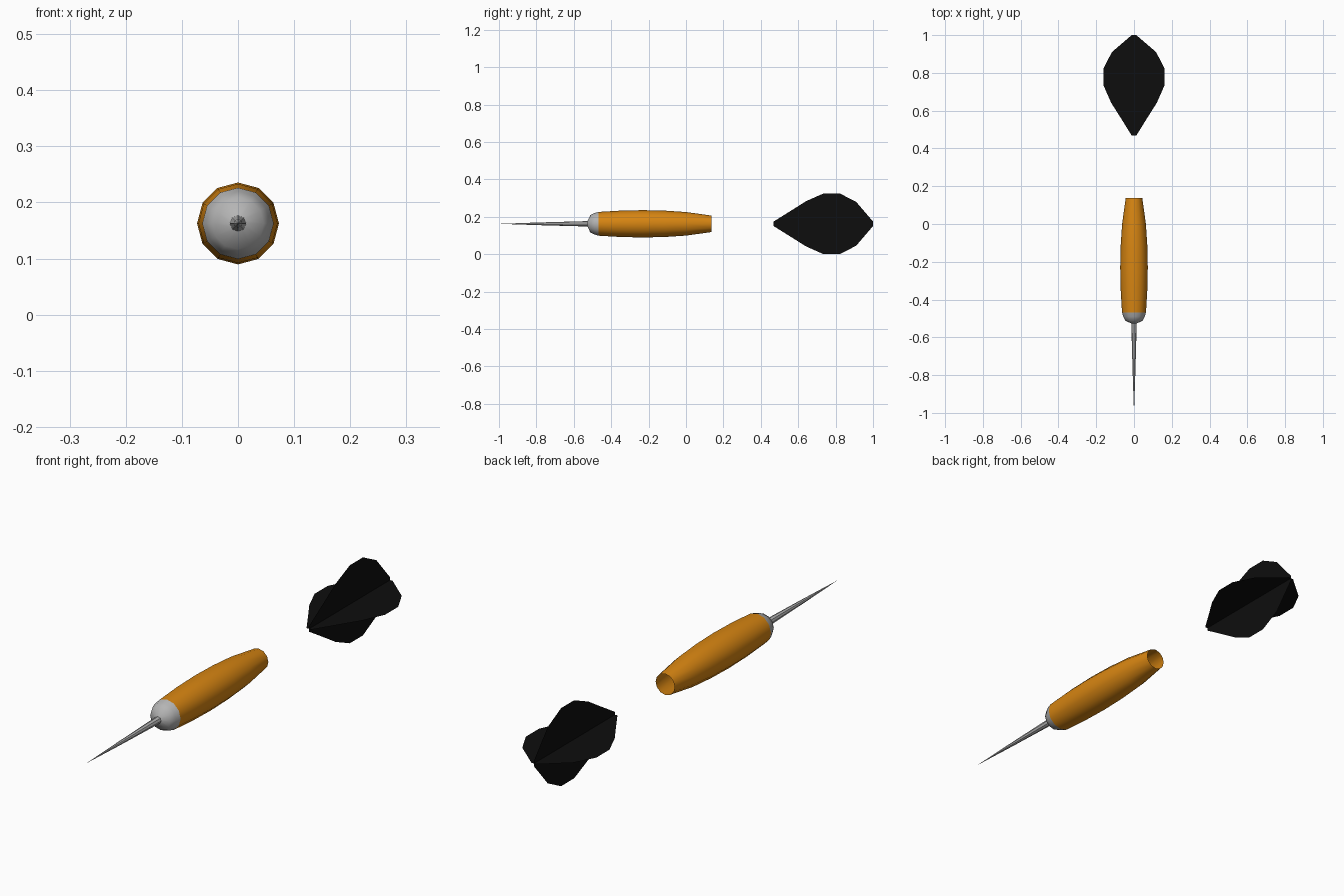
import bpy, bmesh, math

if "Cube" in bpy.data.objects:
    bpy.data.objects.remove(bpy.data.objects["Cube"])

CZ = 0.1625  # height of the dart's axis


def material(name, rgb):
    m = bpy.data.materials.new(name)
    m.diffuse_color = (*rgb, 1)
    m.use_nodes = True
    m.node_tree.nodes["Principled BSDF"].inputs["Base Color"].default_value = m.diffuse_color
    return m


ORANGE = material("orange", (0.68, 0.235, 0.006))
STEEL = material("steel_grey", (0.46, 0.46, 0.46))
BLACK = material("black", (0.004, 0.004, 0.004))


def finish(name, bm, mat, smooth=True):
    mesh = bpy.data.meshes.new(name)
    bm.to_mesh(mesh)
    bm.free()
    mesh.materials.append(mat)
    ob = bpy.data.objects.new(name, mesh)
    bpy.context.collection.objects.link(ob)
    if smooth:
        bpy.ops.object.select_all(action='DESELECT')
        ob.select_set(True)
        bpy.context.view_layer.objects.active = ob
        bpy.ops.object.shade_smooth_by_angle(angle=math.radians(40))
    return ob


def lathe(name, profile, sides, mat):
    """Revolve (y, radius) points around the dart's axis; ends stay open."""
    bm = bmesh.new()
    rings = []
    for y, r in profile:
        n = 1 if r == 0 else sides
        rings.append([bm.verts.new((r * math.sin(2 * math.pi * i / sides), y,
                                    CZ + r * math.cos(2 * math.pi * i / sides)))
                      for i in range(n)])
    for a, b in zip(rings, rings[1:]):
        for i in range(sides):
            j = (i + 1) % sides
            if len(a) == 1:
                bm.faces.new((a[0], b[j], b[i]))
            else:
                bm.faces.new((a[i], a[j], b[j], b[i]))
    bmesh.ops.recalc_face_normals(bm, faces=bm.faces)
    # make sure normals point away from the axis
    f = bm.faces[:][-1]
    c = f.calc_center_median()
    if f.normal.x * c.x + f.normal.z * (c.z - CZ) < 0:
        bmesh.ops.reverse_faces(bm, faces=bm.faces)
    return finish(name, bm, mat)


# Orange barrel, open at the rear
lathe("barrel", [(-0.468, 0.0635), (-0.35, 0.0705), (-0.23, 0.073),
                 (-0.115, 0.0705), (0.0, 0.063), (0.137, 0.044)], 12, ORANGE)

# Rounded steel nose
lathe("nose", [(-0.527, 0.013), (-0.512, 0.046), (-0.49, 0.057),
               (-0.468, 0.0635)], 12, STEEL)

# Needle point
lathe("needle", [(-1.0, 0), (-0.78, 0.0075), (-0.525, 0.0145)], 8, STEEL)

# Flights: two crossed paper-thin vanes
HALF = [(0.468, 0.012), (0.555, 0.066), (0.642, 0.121), (0.736, 0.1625),
        (0.822, 0.1625), (0.91, 0.117), (1.0, 0.012)]
for name, dx, dz in (("flight_horizontal", 1, 0), ("flight_vertical", 0, 1)):
    bm = bmesh.new()
    rows = [[bm.verts.new((s * r * dx, y, CZ + s * r * dz)) for s in (-1, 0, 1)]
            for y, r in HALF]
    for a, b in zip(rows, rows[1:]):
        for k in range(2):
            bm.faces.new((a[k], a[k + 1], b[k + 1], b[k]))
    finish(name, bm, BLACK, smooth=False)
